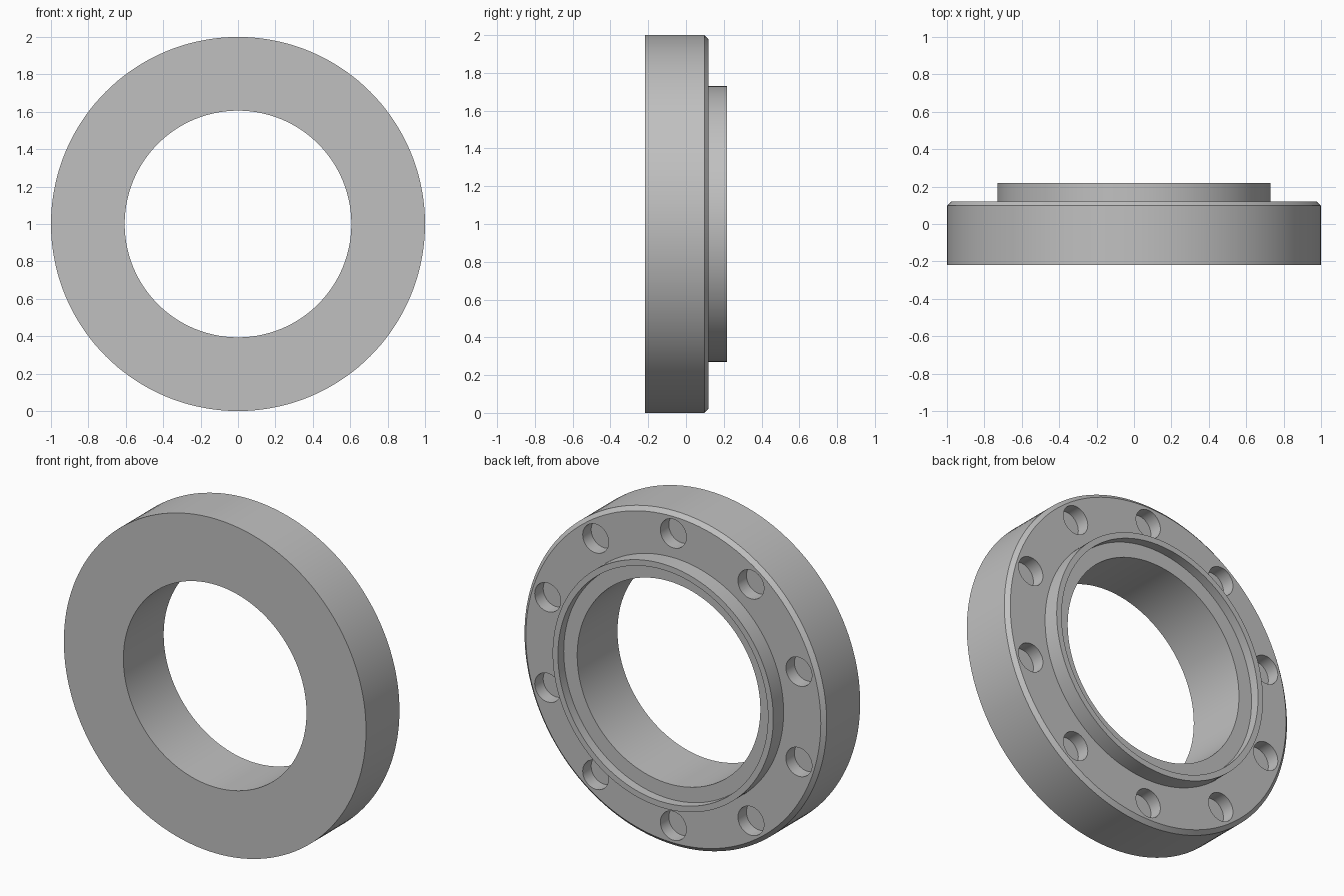
import bpy, bmesh, math
from mathutils import Matrix, Vector

SEGMENTS = 144
HOLES = 10
CENTRE_Z = 1.0
FLANGE_BACK = 0.12

cube = bpy.data.objects.get("Cube")
if cube:
    bpy.data.objects.remove(cube, do_unlink=True)

steel = bpy.data.materials.new("grey steel")
steel.use_nodes = True
colour = (0.53, 0.53, 0.53, 1.0)
steel.diffuse_color = colour
steel.node_tree.nodes["Principled BSDF"].inputs["Base Color"].default_value = colour


def make_object(name, bm):
    bmesh.ops.recalc_face_normals(bm, faces=bm.faces)
    mesh = bpy.data.meshes.new(name)
    bm.to_mesh(mesh)
    bm.free()
    mesh.materials.append(steel)
    obj = bpy.data.objects.new(name, mesh)
    obj.location.z = CENTRE_Z
    bpy.context.collection.objects.link(obj)
    return obj


# Flange ring: closed (radius, y) profile turned around the y axis
profile = [
    (0.606, -0.218), (1.0, -0.218), (1.0, 0.098),    # front face and outer wall
    (0.976, FLANGE_BACK), (0.73, FLANGE_BACK),       # chamfer and back face
    (0.73, 0.218), (0.695, 0.218),                   # raised lip
    (0.695, 0.163), (0.606, 0.163),                  # recessed step and bore
]
bm = bmesh.new()
verts = [bm.verts.new((r, y, 0)) for r, y in profile]
edges = [bm.edges.new((v, verts[i - 1])) for i, v in enumerate(verts)]
bmesh.ops.spin(bm, geom=verts + edges, cent=(0, 0, 0), axis=(0, 1, 0),
               angle=math.tau, steps=SEGMENTS, use_merge=True)
bmesh.ops.remove_doubles(bm, verts=bm.verts, dist=1e-5)
flange = make_object("flange_ring", bm)

# Blind bolt holes in the back face, one straight up
HOLE_DEPTH = 0.08
bm = bmesh.new()
for i in range(HOLES):
    angle = math.tau * i / HOLES
    spot = Vector((0.874 * math.sin(angle), FLANGE_BACK, 0.874 * math.cos(angle)))
    bmesh.ops.create_cone(
        bm, cap_ends=True, segments=40, radius1=0.086, radius2=0.086,
        depth=2 * HOLE_DEPTH,
        matrix=Matrix.Translation(spot) @ Matrix.Rotation(math.pi / 2, 4, "X"))
cutter = make_object("bolt_hole_cutter", bm)
cutter.hide_render = True

# Cut the holes, then smooth the round walls
cut = flange.modifiers.new("bolt_holes", "BOOLEAN")
cut.operation = "DIFFERENCE"
cut.solver = "EXACT"
cut.object = cutter
bpy.ops.object.select_all(action="DESELECT")
flange.select_set(True)
bpy.context.view_layer.objects.active = flange
bpy.ops.object.modifier_apply(modifier=cut.name)
bpy.data.objects.remove(cutter, do_unlink=True)
bpy.ops.object.shade_smooth_by_angle(angle=math.radians(30))
